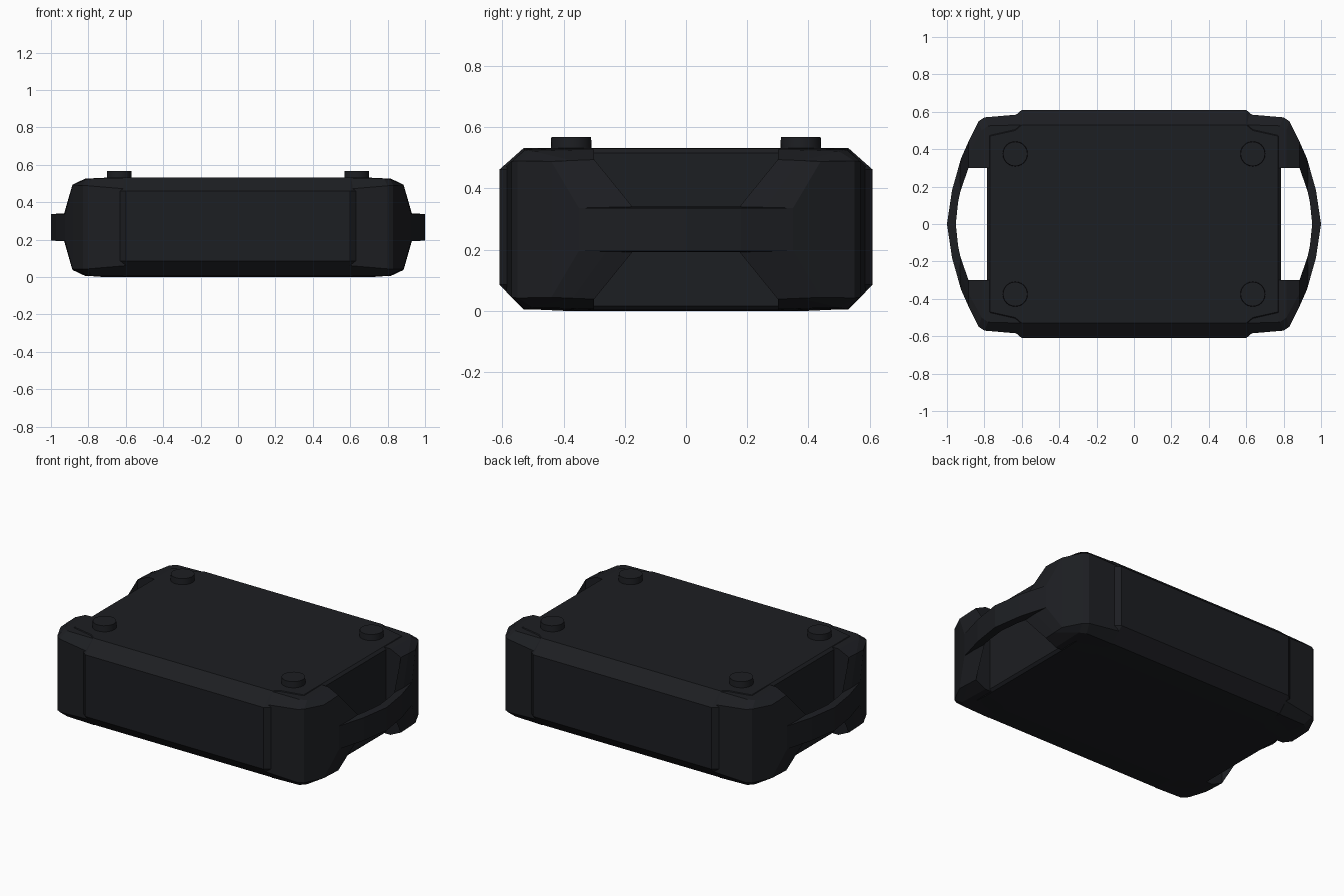
import bpy, bmesh

if "Cube" in bpy.data.objects:
    bpy.data.objects.remove(bpy.data.objects["Cube"])

ZC = 0.266  # mid height of the case

mat = bpy.data.materials.new("black_plastic")
mat.diffuse_color = (0.012, 0.013, 0.016, 1)
mat.use_nodes = True
mat.node_tree.nodes["Principled BSDF"].inputs["Base Color"].default_value = mat.diffuse_color


def finish(name, bm):
    bmesh.ops.recalc_face_normals(bm, faces=bm.faces)
    me = bpy.data.meshes.new(name)
    bm.to_mesh(me)
    bm.free()
    me.materials.append(mat)
    ob = bpy.data.objects.new(name, me)
    bpy.context.collection.objects.link(ob)
    return ob


def loft(name, sections, cap_end=True):
    bm = bmesh.new()
    rings = [[bm.verts.new(p) for p in s] for s in sections]
    for a, b in zip(rings, rings[1:]):
        n = len(a)
        for i in range(n):
            j = (i + 1) % n
            bm.faces.new((a[i], a[j], b[j], b[i]))
    bm.faces.new(rings[0])
    if cap_end:
        bm.faces.new(rings[-1])
    return finish(name, bm)


# Main case: chamfered cross-section, stepped in towards both ends
def case_section(x, y, h):
    top, low = ZC + h, ZC - h
    return [(x, y, ZC + 0.195), (x, y - 0.08, top), (x, -y + 0.08, top), (x, -y, ZC + 0.195),
            (x, -y, ZC - 0.18), (x, -y + 0.08, low + 0.006), (x, -y + 0.21, low),
            (x, y - 0.21, low), (x, y - 0.08, low + 0.006), (x, y, ZC - 0.18)]


half = [(0.60, 0.61, 0.266), (0.635, 0.58, 0.266), (0.77, 0.55, 0.264), (0.785, 0.535, 0.25)]
profile = [(-x, y, h) for x, y, h in reversed(half)] + half
loft("case_body", [case_section(*p) for p in profile])

# Corner bumper that ramps down into the bowed carry handle
# each station: outer xy, middle xy, inner xy, half heights of the three
stations = [
    ((0.60, 0.587), (0.60, 0.53), (0.60, 0.30), (0.205, 0.262, 0.262)),
    ((0.80, 0.570), (0.78, 0.525), (0.74, 0.30), (0.222, 0.260, 0.262)),
    ((0.83, 0.550), (0.815, 0.50), (0.815, 0.30), (0.224, 0.255, 0.261)),
    ((0.885, 0.44), (0.886, 0.37), (0.885, 0.30), (0.222, 0.225, 0.228)),
    ((0.925, 0.35), (0.930, 0.26), (0.928, 0.175), (0.070, 0.072, 0.074)),
    ((0.973, 0.18), (0.955, 0.15), (0.940, 0.12), (0.070, 0.072, 0.074)),
    ((1.0, 0.0), (0.977, 0.0), (0.953, 0.0), (0.070, 0.072, 0.074)),
]


def bumper_section(o, m, i, h):
    up = [(*p, ZC + d) for p, d in zip((o, m, i), h)]
    down = [(*p, ZC - d) for p, d in zip((i, m, o), h[::-1])]
    return up + down


bumper = loft("bumper_handles", [bumper_section(*s) for s in stations], cap_end=False)
mir = bumper.modifiers.new("mirror", "MIRROR")
mir.use_axis = (True, True, False)
mir.use_clip = True

# Four round feet on the top
for sx in (-1, 1):
    for sy in (-1, 1):
        bpy.ops.mesh.primitive_cone_add(vertices=24, radius1=0.068, radius2=0.065, depth=0.06,
                                        location=(sx * 0.635, sy * 0.375, 0.538))
        foot = bpy.context.object
        foot.name = "foot"
        foot.data.materials.append(mat)
        bpy.ops.object.shade_smooth_by_angle()
